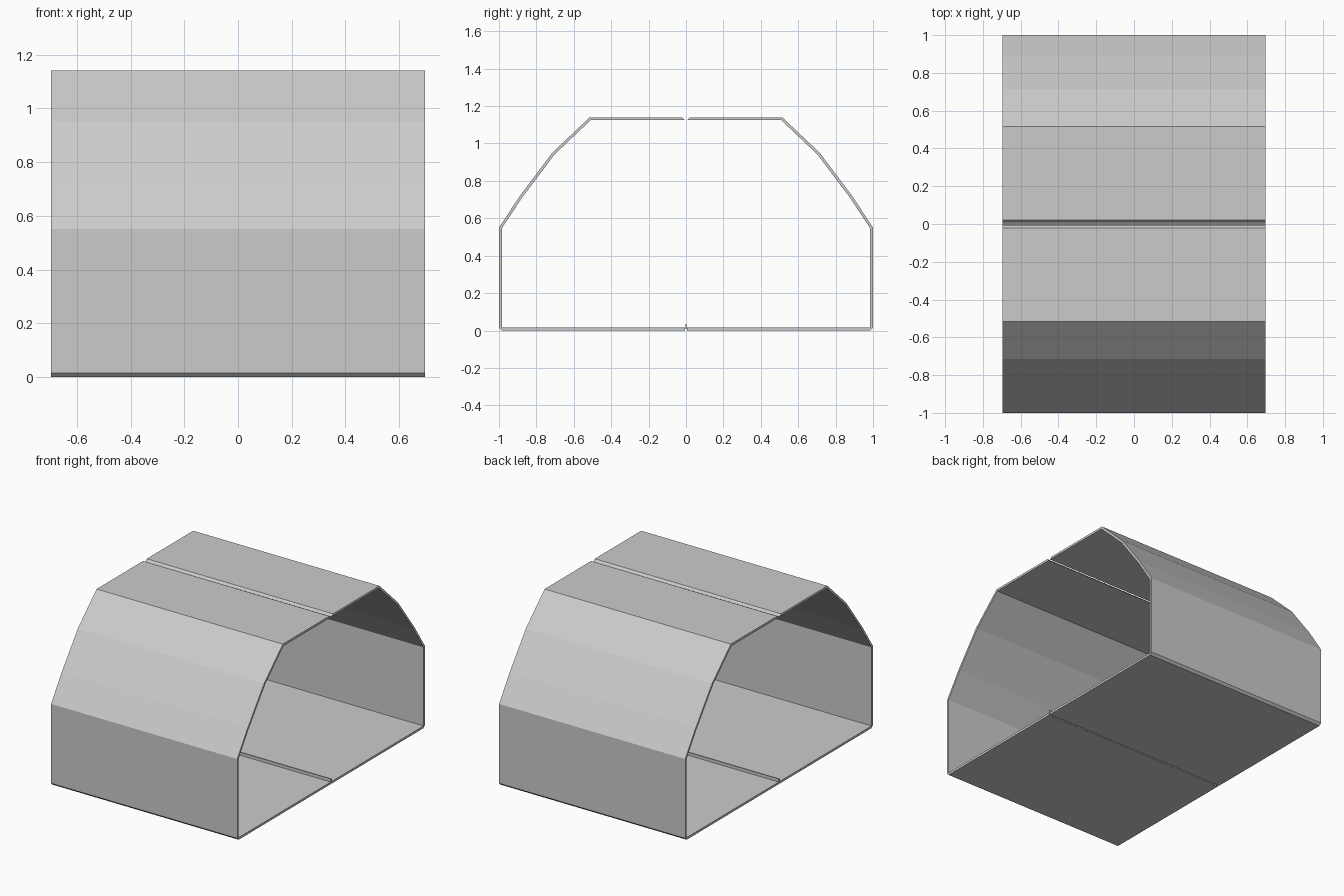
import bpy, bmesh
from mathutils import Vector

if "Cube" in bpy.data.objects:
    bpy.data.objects.remove(bpy.data.objects["Cube"])

HALF_LEN = 0.695
T = 0.015


def extrude_profile(name, pts):
    """Closed (y, z) profile extruded along x as a solid."""
    bm = bmesh.new()
    face = bm.faces.new([bm.verts.new((-HALF_LEN, y, z)) for y, z in pts])
    ext = bmesh.ops.extrude_face_region(bm, geom=[face])
    moved = [g for g in ext["geom"] if isinstance(g, bmesh.types.BMVert)]
    bmesh.ops.translate(bm, verts=moved, vec=(2 * HALF_LEN, 0, 0))
    bmesh.ops.recalc_face_normals(bm, faces=bm.faces[:])
    me = bpy.data.meshes.new(name)
    bm.to_mesh(me)
    bm.free()
    ob = bpy.data.objects.new(name, me)
    bpy.context.collection.objects.link(ob)
    return ob


def inset(pts, t):
    """Mitred inward offset of an open counter-clockwise path."""
    p = [Vector(q) for q in pts]
    norms = []
    for a, b in zip(p, p[1:]):
        d = (b - a).normalized()
        norms.append(Vector((-d.y, d.x)))
    out = []
    for i, q in enumerate(p):
        n0, n1 = norms[max(i - 1, 0)], norms[min(i, len(norms) - 1)]
        out.append(tuple(q + (n0 + n1) * t / (1 + n0.dot(n1))))
    return out


# Half shell: floor, wall, angled shoulder and roof in one bent sheet
outer = [(0.005, 0), (1, 0), (1, 0.55), (0.888, 0.72),
         (0.715, 0.95), (0.515, 1.14), (0.02, 1.14)]
inner = inset(outer, T)
inner[-1] = (0.007, 1.14 - T)            # sloped groove edge along the ridge
outer[1:2] = [(1 - T, 0), (1, T)]        # chamfered bottom corner

for side, name in ((1, "back_half_shell"), (-1, "front_half_shell")):
    extrude_profile(name, [(side * y, z) for y, z in outer + inner[::-1]])

# Thin upright lip along the floor seam
extrude_profile("floor_seam_lip", [(-0.004, 0.008), (0.004, 0.008),
                                   (0.004, 0.035), (-0.004, 0.035)])
